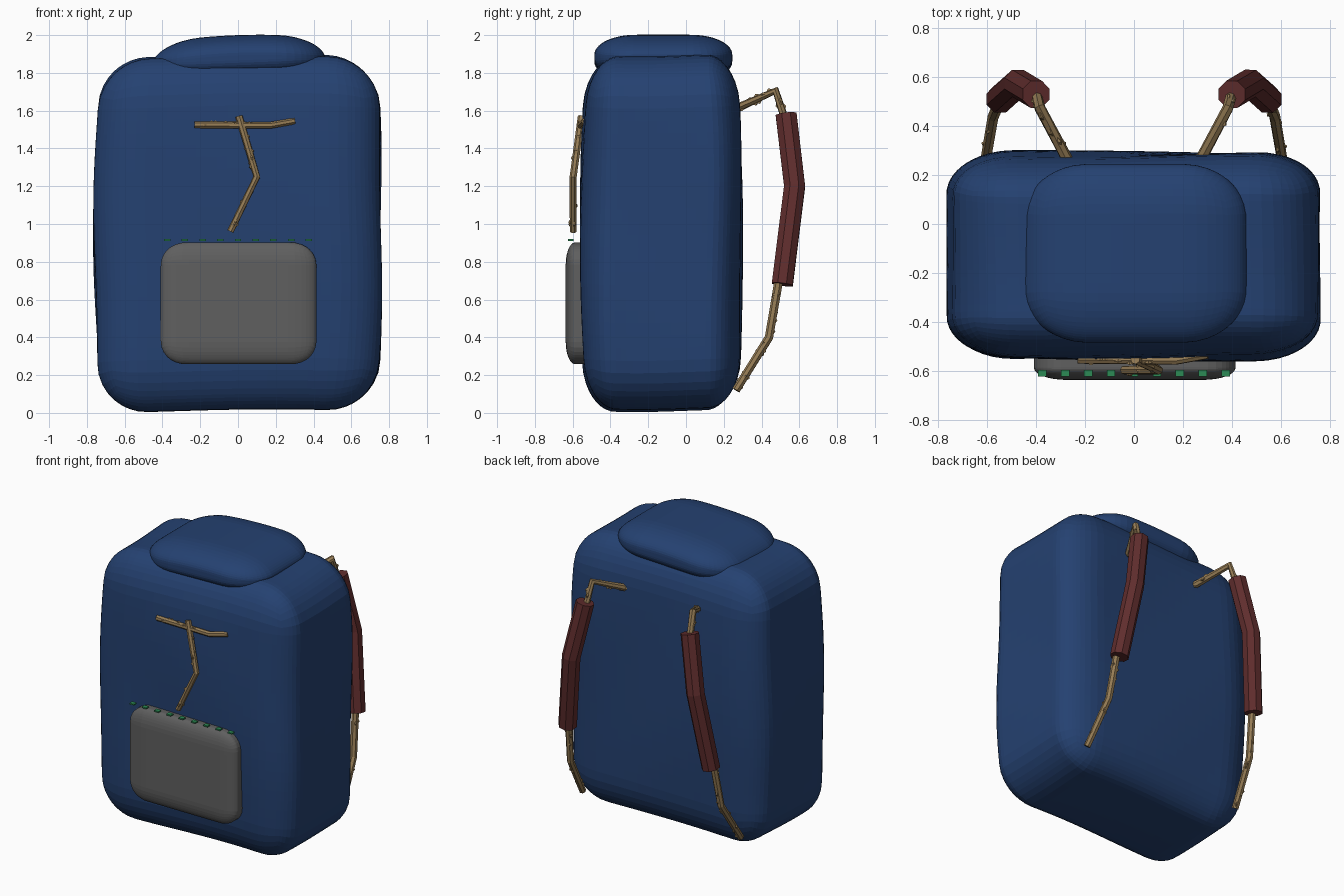
import bpy, bmesh, math, random
from mathutils import Vector, Matrix

random.seed(4)
cube = bpy.data.objects.get("Cube")
if cube:
    bpy.data.objects.remove(cube, do_unlink=True)


def material(name, rgb):
    m = bpy.data.materials.new(name)
    m.use_nodes = True
    m.diffuse_color = (*rgb, 1)
    m.node_tree.nodes["Principled BSDF"].inputs["Base Color"].default_value = (*rgb, 1)
    return m


BLUE = material("blue canvas", (0.018, 0.053, 0.165))
GREY = material("grey pocket cloth", (0.115, 0.115, 0.115))
RED = material("dark red padding", (0.115, 0.026, 0.026))
WOOD = material("twig brown", (0.30, 0.20, 0.09))
GREEN = material("green thread", (0.025, 0.26, 0.09))


def finish(bm, name, mat):
    bmesh.ops.recalc_face_normals(bm, faces=bm.faces)
    mesh = bpy.data.meshes.new(name)
    bm.to_mesh(mesh)
    bm.free()
    mesh.materials.append(mat)
    ob = bpy.data.objects.new(name, mesh)
    bpy.context.collection.objects.link(ob)
    return ob


def soft_box(name, mat, center, half, radius, cuts, warp=None):
    """Rounded box with its own corner radius on each axis."""
    bm = bmesh.new()
    bmesh.ops.create_cube(bm, size=2)
    bmesh.ops.subdivide_edges(bm, edges=bm.edges, cuts=cuts, use_grid_fill=True)
    for v in bm.verts:
        inner, off = [], []
        for c, h, r in zip(v.co, half, radius):
            k = 1 - r / h
            inner.append(max(-k, min(k, c)) * h)
            off.append((c - max(-k, min(k, c))) / (1 - k))
        off = Vector(off).normalized()
        p = Vector(i + o * r for i, o, r in zip(inner, off, radius))
        p += Vector(center)
        v.co = warp(p) if warp else p
    return finish(bm, name, mat)


def tube(bm, points, radii, sides, spin=0.0):
    """Sweep a polygon along a bent path, mitred at the bends."""
    pts = [Vector(p) for p in points]
    dirs = [(b - a).normalized() for a, b in zip(pts, pts[1:])]
    side = dirs[0].orthogonal().normalized()
    rings = []
    for i, p in enumerate(pts):
        d0, d1 = dirs[max(i - 1, 0)], dirs[min(i, len(dirs) - 1)]
        t = (d0 + d1).normalized()
        side = (side - t * side.dot(t)).normalized()
        up = t.cross(side)
        ring = []
        for k in range(sides):
            a = spin + math.tau * k / sides
            ring.append(bm.verts.new(p + (side * math.cos(a) + up * math.sin(a)) * radii[i]))
        rings.append(ring)
    for r0, r1 in zip(rings, rings[1:]):
        for k in range(sides):
            n = (k + 1) % sides
            bm.faces.new((r0[k], r0[n], r1[n], r1[k]))
    bm.faces.new(rings[0][::-1])
    bm.faces.new(rings[-1])


def twig(name, points, radius, mirror=1):
    """Thin stick with small bark knots along it."""
    bm = bmesh.new()
    pts = [Vector((p[0] * mirror, p[1], p[2])) for p in points]
    n = len(pts)
    tube(bm, pts, [radius * (1 - 0.12 * i / n) for i in range(n)], 7)
    for a, b in zip(pts, pts[1:]):
        d = b - a
        for i in range(max(2, int(d.length / 0.055))):
            p = a + d * random.uniform(0.08, 0.92)
            o = Matrix.Rotation(random.uniform(0, math.tau), 3, d) @ d.orthogonal().normalized()
            along = d.normalized() * 0.016
            tube(bm, [p - along + o * radius * 0.6, p + o * radius * 0.95,
                      p + along + o * radius * 0.6], [0.005, 0.008, 0.005], 4)
    return finish(bm, name, WOOD)


# Main bag: stuffed cloth, narrowing at both ends, gently lumpy
def stuff(p):
    x, y, z = p
    s = (z - 0.95) / 0.95
    wide = 1 - 0.035 * s * s
    deep = 1 - 0.05 * s * s - (0.05 * max(s, 0) ** 4)
    q = Vector((x * wide, -0.13 + (y + 0.13) * deep, z))
    q.x += 0.007 * math.sin(5 * z + 3 * y)
    q.y += 0.007 * math.sin(4 * x + 3.5 * z)
    q.z += 0.010 * math.sin(3 * x + 1.0) + 0.006 * math.sin(6 * y)
    return q


soft_box("bag_body", BLUE, (0, -0.13, 0.95), (0.76, 0.425, 0.935),
         (0.27, 0.17, 0.26), 27, stuff)


# Top flap: soft cushion sunk into the top of the bag
def slump(p):
    q = p.copy()
    q.z += 0.035 * p.x - 0.03 * (p.x / 0.45) ** 2 * (p.z > 1.88)
    return q


soft_box("top_flap", BLUE, (0.005, -0.12, 1.88), (0.455, 0.365, 0.12),
         (0.26, 0.22, 0.105), 17, slump)

# Front pocket
soft_box("front_pocket", GREY, (0.003, -0.555, 0.58), (0.412, 0.082, 0.322),
         (0.13, 0.05, 0.12), 21)

# Row of stitches above the pocket
bm = bmesh.new()
for i in range(9):
    place = Matrix.Translation((-0.375 + 0.09375 * i, -0.61, 0.915))
    bmesh.ops.create_cube(bm, size=1, matrix=place @ Matrix.Diagonal((0.034, 0.028, 0.009, 1)))
finish(bm, "pocket_stitches", GREEN)

# Twig fastener on the front
twig("front_crossbar_twig", [(-0.23, -0.553, 1.525), (0.17, -0.558, 1.522), (0.30, -0.535, 1.545)], 0.019)
twig("front_hanging_twig", [(0.005, -0.553, 1.57), (0.10, -0.597, 1.25), (-0.04, -0.597, 0.96)], 0.02)

# Shoulder straps: bent twigs with padding around the middle
for label, m in (("left", 1), ("right", -1)):
    twig(label + "_strap_upper_twig",
         [(0.26, 0.24, 1.60), (0.385, 0.475, 1.705), (0.40, 0.535, 1.52)], 0.024, m)
    twig(label + "_strap_lower_twig",
         [(0.55, 0.50, 0.75), (0.575, 0.44, 0.40), (0.605, 0.265, 0.12)], 0.024, m)
    bm = bmesh.new()
    tube(bm, [(0.40 * m, 0.53, 1.58), (0.475 * m, 0.575, 1.20), (0.548 * m, 0.51, 0.68)],
         [0.06, 0.06, 0.06], 8, math.pi / 8)
    finish(bm, label + "_strap_padding", RED)
